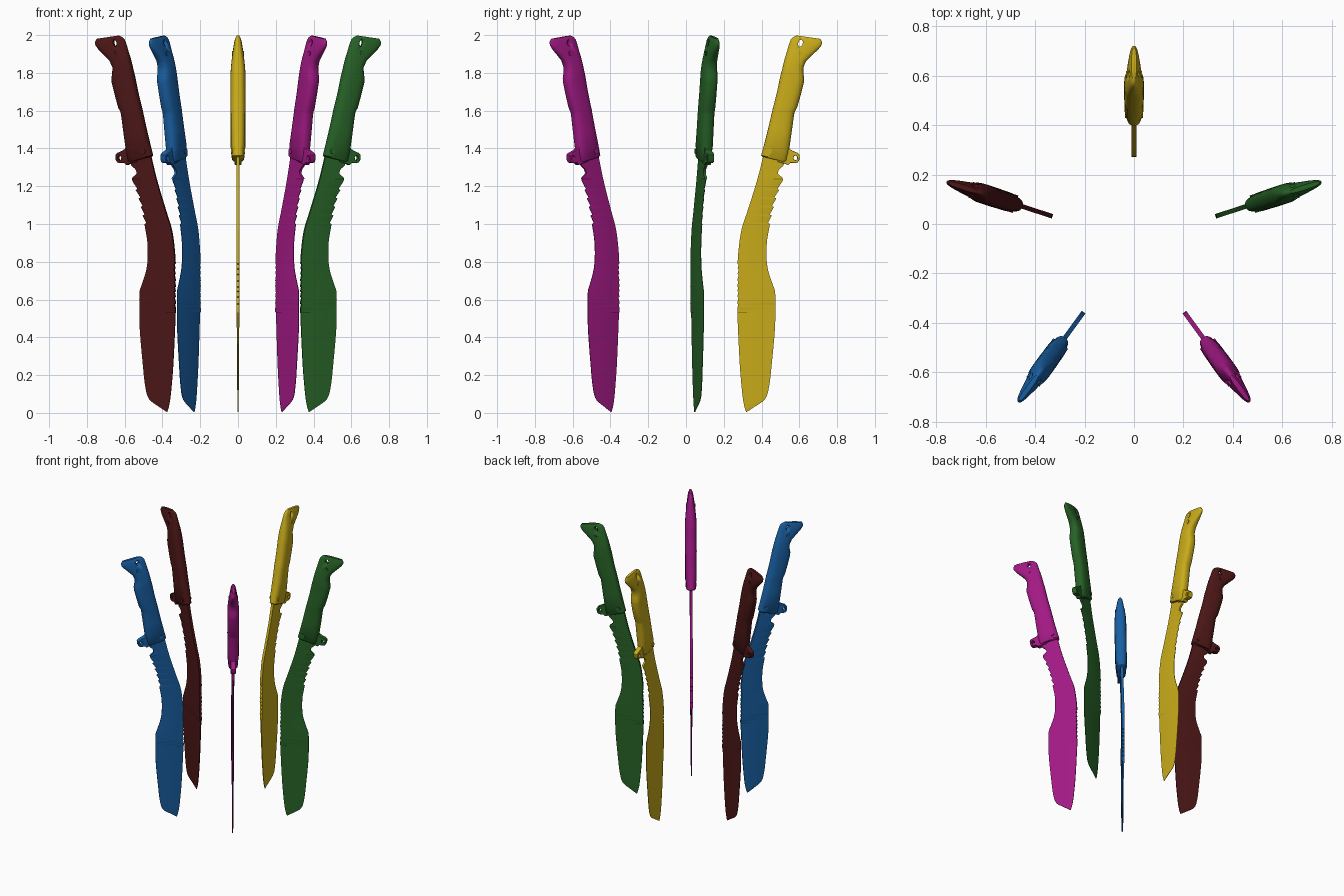
import bpy, math
from mathutils import Matrix

if "Cube" in bpy.data.objects:
    bpy.data.objects.remove(bpy.data.objects["Cube"])

RING_Y = -0.076          # ring centre; each knife is drawn in a (radius, z) plane
parts = []


def mesh_object(name, verts, faces, angle=35):
    me = bpy.data.meshes.new(name)
    me.from_pydata(verts, [], faces)
    ob = bpy.data.objects.new(name, me)
    bpy.context.collection.objects.link(ob)
    finish(ob, angle)
    return ob


def activate(ob):
    bpy.ops.object.select_all(action='DESELECT')
    ob.select_set(True)
    bpy.context.view_layer.objects.active = ob


def finish(ob, angle=35):
    activate(ob)
    bpy.ops.object.mode_set(mode='EDIT')
    bpy.ops.mesh.select_all(action='SELECT')
    bpy.ops.mesh.normals_make_consistent(inside=False)
    bpy.ops.object.mode_set(mode='OBJECT')
    bpy.ops.object.shade_smooth_by_angle(angle=math.radians(angle))


def loft(name, rings, angle=35):
    n = len(rings[0])
    faces = [(i * n + j, i * n + (j + 1) % n, (i + 1) * n + (j + 1) % n, (i + 1) * n + j)
             for i in range(len(rings) - 1) for j in range(n)]
    faces += [tuple(range(n)), tuple(range((len(rings) - 1) * n, len(rings) * n))]
    return mesh_object(name, [v for r in rings for v in r], faces, angle)


def smooth_curve(pts, z):
    """Hermite interpolation through (z, r) points."""
    def slope(i):
        a, b = pts[max(i - 1, 0)], pts[min(i + 1, len(pts) - 1)]
        return (b[1] - a[1]) / (b[0] - a[0])
    i = max(k for k in range(len(pts) - 1) if k == 0 or pts[k][0] <= z)
    (z0, r0), (z1, r1) = pts[i], pts[i + 1]
    h = z1 - z0
    t = (z - z0) / h
    return ((2*t**3 - 3*t**2 + 1) * r0 + (t**3 - 2*t*t + t) * h * slope(i)
            + (3*t*t - 2*t**3) * r1 + (t**3 - t*t) * h * slope(i + 1))


# Blade: spine and cutting edge outlines with saw teeth on both
spine = [(.005, .394), (.03, .386), (.07, .378), (.13, .371), (.25, .361), (.45, .351), (.57, .347),
         (.75, .348), (.85, .353), (.97, .370), (1.07, .402), (1.23, .452), (1.38, .490)]
edge = [(.005, .397), (.03, .436), (.07, .492), (.13, .514), (.25, .529), (.45, .547), (.57, .549),
        (.645, .547), (.68, .535), (.75, .512), (.81, .503), (.9, .504), (.97, .515), (1.07, .537),
        (1.15, .560), (1.225, .587), (1.245, .586), (1.265, .564), (1.29, .570), (1.31, .592), (1.38, .606)]
rings = []
for k in range(276):
    z = .005 + k * .005
    s, e = smooth_curve(spine, z), smooth_curve(edge, z)
    if .55 < z < .79:
        s += .007 * ((z - .55) / .03 % 1)
    if 1.0 < z < 1.23:
        e -= .014 * (1 - (z - 1.0) / .046 % 1)
    half = []
    for f in (0, .25, .62, 1):
        t = .0092
        if z < .535 + .07 * f:                      # thinner ground belly
            t = .003 + .004 * min(z / .5, 1)
            if f == 0:
                t *= .6
        if f == 1:
            t = .0015 if z < 1.24 else .007
        half.append((s + (e - s) * f, t, z))
    rings.append(half + [(x, -t, zz) for x, t, zz in reversed(half)])
parts.append(loft('blade', rings, 25))

# Handle: rounded cross-sections between inner and outer edge points
# (inner r, inner z, outer r, outer z, half thickness)
sections = [
    (.482, 1.356, .604, 1.327, .027), (.474, 1.364, .611, 1.333, .033), (.487, 1.412, .621, 1.385, .036),
    (.489, 1.418, .622, 1.393, .039), (.512, 1.51, .636, 1.49, .039), (.531, 1.592, .648, 1.578, .039),
    (.534, 1.606, .651, 1.592, .040), (.540, 1.628, .664, 1.616, .040), (.558, 1.70, .684, 1.685, .040),
    (.573, 1.772, .700, 1.748, .040), (.577, 1.79, .702, 1.772, .040), (.584, 1.815, .697, 1.80, .039),
    (.590, 1.841, .697, 1.83, .037), (.600, 1.88, .714, 1.865, .033), (.611, 1.915, .744, 1.894, .029),
    (.621, 1.950, .777, 1.925, .024), (.630, 1.975, .793, 1.945, .020), (.642, 1.989, .797, 1.962, .016),
    (.662, 1.998, .788, 1.980, .010)]
rings = []
for x0, z0, x1, z1, t in sections:
    ring = []
    for j in range(28):
        a = 2 * math.pi * j / 28
        c, s = math.cos(a), math.sin(a)
        u = math.copysign(abs(c) ** .75, c)
        v = math.copysign(abs(s) ** .75, s)
        ring.append(((x0 + x1) / 2 + u * (x1 - x0) / 2, t * v, (z0 + z1) / 2 + u * (z1 - z0) / 2))
    rings.append(ring)
handle = loft('handle', rings, 40)
parts.append(handle)


def pin(name, r, z, radius, half, stretch=1):
    bpy.ops.mesh.primitive_cylinder_add(vertices=20, radius=radius, depth=2 * half)
    ob = bpy.context.object
    ob.name = name
    ob.data.transform(Matrix.Translation((r, 0, z)) @ Matrix.Rotation(math.radians(14), 4, 'Y')
                      @ Matrix.Diagonal((1, 1, stretch, 1)) @ Matrix.Rotation(math.pi / 2, 4, 'X'))
    finish(ob)
    return ob


# Lanyard hole through the pommel
cutter = pin('lanyard_cutter', .682, 1.957, .012, .1, 1.6)
mod = handle.modifiers.new('hole', 'BOOLEAN')
mod.object = cutter
mod.solver = 'EXACT'
activate(handle)
bpy.ops.object.modifier_apply(modifier='hole')
bpy.data.objects.remove(cutter)

# Rivets
parts.append(pin('pommel_rivet', .682, 1.903, .013, .033))
parts.append(pin('collar_rivet', .518, 1.385, .014, .037))

# Guard: filled outline with a hole
cu = bpy.data.curves.new('guard', 'CURVE')
cu.dimensions = '2D'
cu.fill_mode = 'BOTH'
cu.extrude = .014
cu.bevel_depth = .004
cu.offset = -.004
outline = [(.56, 1.43), (.617, 1.43), (.624, 1.398), (.640, 1.388), (.668, 1.376), (.678, 1.364),
           (.676, 1.340), (.668, 1.326), (.650, 1.322), (.630, 1.324), (.617, 1.312), (.600, 1.318), (.56, 1.33)]
hole = [(.655 + .010 * math.cos(i * math.pi / 8), 1.350 + .012 * math.sin(i * math.pi / 8)) for i in range(16)]
for pts in (outline, hole):
    sp = cu.splines.new('POLY')
    sp.points.add(len(pts) - 1)
    for p, (r, z) in zip(sp.points, pts):
        p.co = (r, z, 0, 1)
    sp.use_cyclic_u = True
guard = bpy.data.objects.new('guard', cu)
bpy.context.collection.objects.link(guard)
activate(guard)
bpy.ops.object.convert(target='MESH')
guard = bpy.context.object
guard.data.transform(Matrix.Rotation(math.pi / 2, 4, 'X'))
finish(guard)
parts.append(guard)

# Five coloured knives around the ring
colours = {'yellow': (.58, .41, .01), 'maroon': (.07, .008, .008), 'blue': (.01, .12, .38),
           'magenta': (.36, .01, .23), 'green': (.02, .12, .02)}
for i, (label, rgb) in enumerate(colours.items()):
    mat = bpy.data.materials.new(label)
    mat.diffuse_color = (*rgb, 1)
    mat.use_nodes = True
    mat.node_tree.nodes["Principled BSDF"].inputs["Base Color"].default_value = mat.diffuse_color
    place = Matrix.Translation((0, RING_Y, 0)) @ Matrix.Rotation(math.radians(90 + 72 * i), 4, 'Z')
    for part in parts:
        ob = part.copy()
        ob.data = part.data.copy()
        ob.name = label + '_' + part.name.split('.')[0]
        ob.data.materials.clear()
        ob.data.materials.append(mat)
        ob.matrix_world = place
        bpy.context.collection.objects.link(ob)
for part in parts:
    bpy.data.objects.remove(part)
